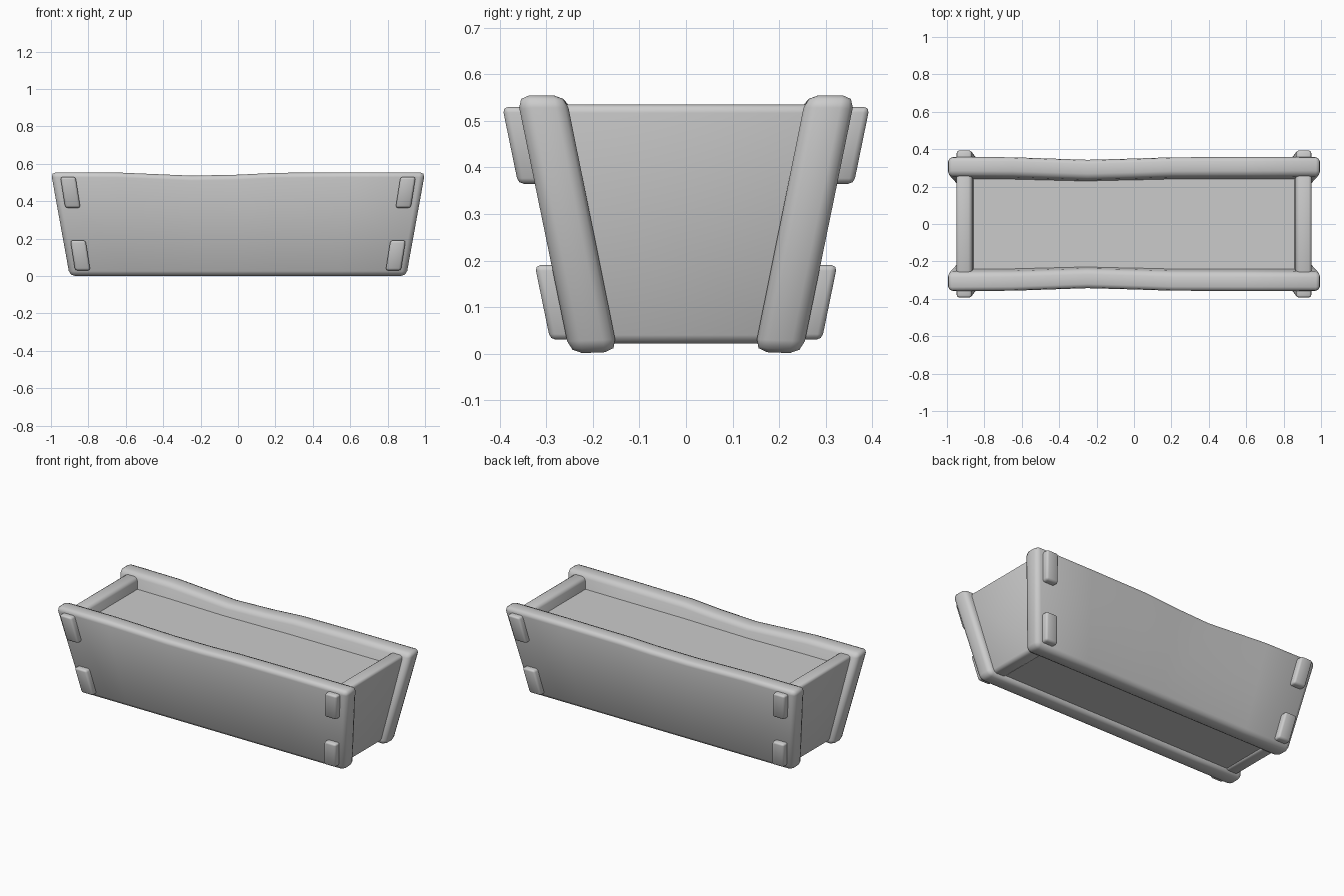
import bpy, bmesh, math

if "Cube" in bpy.data.objects:
    bpy.data.objects.remove(bpy.data.objects["Cube"])


def loft(name, rings, bevel=0.02, segments=2):
    """Skin a row of four-point rings, cap the ends and round the edges."""
    bm = bmesh.new()
    rows = [[bm.verts.new(p) for p in ring] for ring in rings]
    for a, b in zip(rows, rows[1:]):
        for i in range(4):
            j = (i + 1) % 4
            bm.faces.new((a[i], a[j], b[j], b[i]))
    bm.faces.new(rows[0])
    bm.faces.new(rows[-1])
    bmesh.ops.recalc_face_normals(bm, faces=bm.faces)
    mesh = bpy.data.meshes.new(name)
    bm.to_mesh(mesh)
    bm.free()
    ob = bpy.data.objects.new(name, mesh)
    bpy.context.collection.objects.link(ob)
    if bevel:
        mod = ob.modifiers.new("round", 'BEVEL')
        mod.width = bevel
        mod.segments = segments
        mod.limit_method = 'ANGLE'
        mod.angle_limit = math.radians(40)
        mesh.polygons.foreach_set("use_smooth", [True] * len(mesh.polygons))
    return ob


# leaning faces of the trough as functions of height
def side_out(z):
    return 0.25 + 0.205 * z


def end_out(z):
    return 0.868 + 0.158 * z


# long side boards with a worn, wavy top: (position, inward shift, dip)
waves = [(-1, 0, 0), (-0.65, 0.002, 0.001), (-0.25, 0.016, 0.018),
         (0, 0.009, 0.013), (0.2, 0.002, 0.003), (0.6, 0.001, 0), (1, 0, 0)]
for s, side in ((-1, "front"), (1, "back")):
    rings = []
    for u, shift, dip in waves:
        top = 0.555 - dip
        rings.append([(u * 0.9, s * 0.25, 0.0),
                      (u * 0.9, s * 0.147, 0.004),
                      (u, s * (0.258 - shift), top),
                      (u, s * (0.364 - shift), top)])
    loft(side + "_board", rings, 0.027)

# end boards set between the side boards
for e, end in ((-1, "left"), (1, "right")):
    rings = []
    for s in (-1, 1):
        rings.append([(e * (end_out(z) - t), s * (side_out(z) - 0.05), z)
                      for z, t in ((0.022, 0), (0.022, 0.085),
                                   (0.535, 0.085), (0.535, 0))])
    loft(end + "_end_board", rings, 0.018)

    # tenons poking through the side boards
    for s, side in ((-1, "front"), (1, "back")):
        for z0, z1, level in ((0.03, 0.19, "lower"), (0.365, 0.53, "upper")):
            rings = []
            for out in (-0.04, 0.036):
                rings.append([(e * (end_out(z) - t), s * (side_out(z) + out), z)
                              for z, t in ((z0, 0.002), (z0, 0.083),
                                           (z1, 0.083), (z1, 0.002))])
            loft(f"{end}_{side}_{level}_tenon", rings, 0.012)

# soil filling the trough
rings = []
for z in (0.03, 0.47):
    x, y = end_out(z) - 0.05, side_out(z) - 0.06
    rings.append([(-x, -y, z), (x, -y, z), (x, y, z), (-x, y, z)])
loft("soil", rings, 0)
